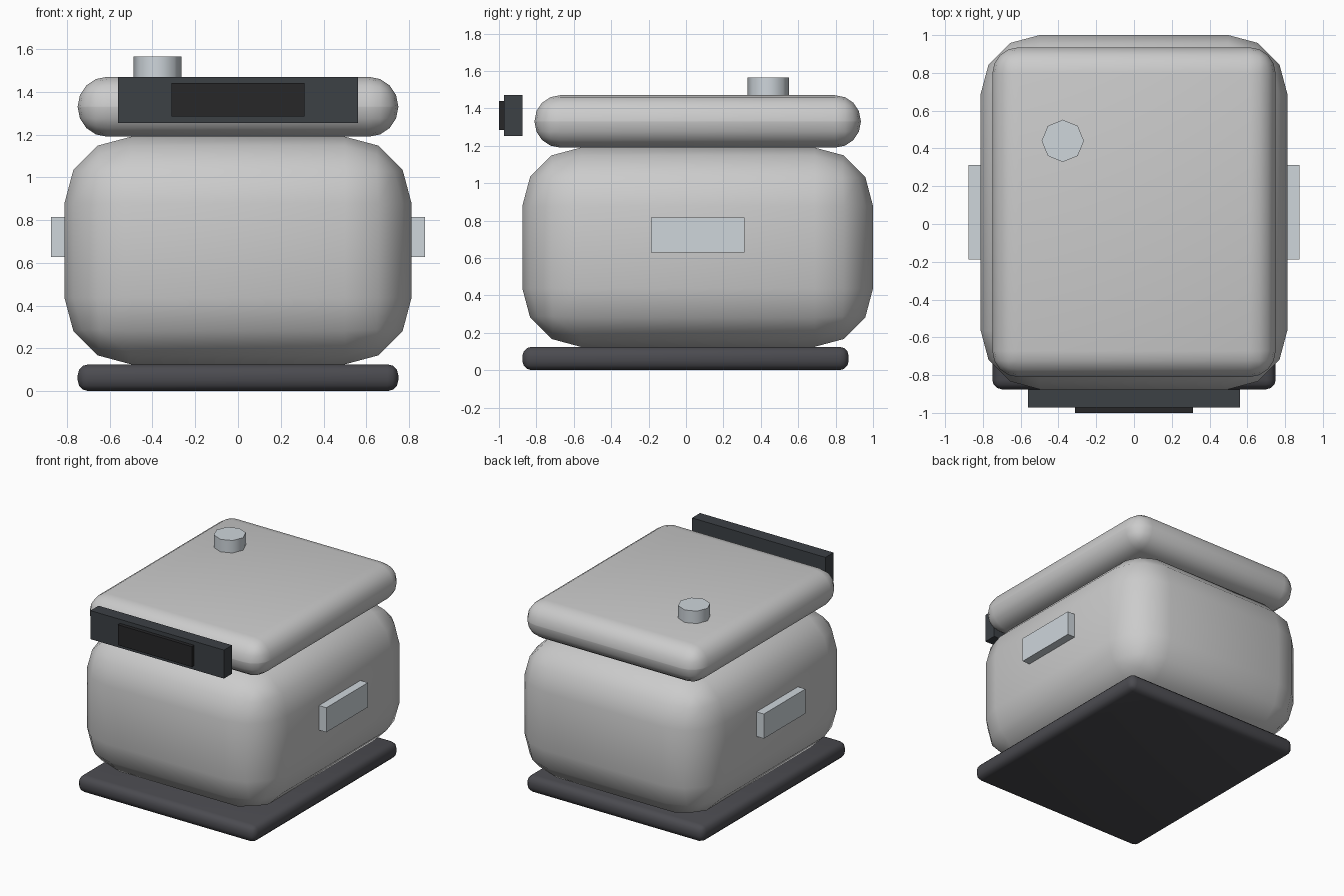
import bpy, math

if "Cube" in bpy.data.objects:
    bpy.data.objects.remove(bpy.data.objects["Cube"])


def material(name, rgb):
    m = bpy.data.materials.new(name)
    m.diffuse_color = (*rgb, 1)
    m.use_nodes = True
    m.node_tree.nodes["Principled BSDF"].inputs["Base Color"].default_value = m.diffuse_color
    return m


def smooth(ob, angle):
    bpy.ops.object.select_all(action='DESELECT')
    ob.select_set(True)
    bpy.context.view_layer.objects.active = ob
    bpy.ops.object.shade_smooth_by_angle(angle=math.radians(angle))


def box(name, xr, yr, zr, mat=None, bevel=0, segments=3):
    """Box from axis ranges, optionally with rounded edges."""
    ranges = (xr, yr, zr)
    bpy.ops.mesh.primitive_cube_add(size=1, location=[sum(r) / 2 for r in ranges])
    ob = bpy.context.object
    ob.name = name
    ob.scale = [r[1] - r[0] for r in ranges]
    bpy.ops.object.transform_apply(location=False, rotation=False, scale=True)
    if mat:
        ob.data.materials.append(mat)
    if bevel:
        mod = ob.modifiers.new("rounding", 'BEVEL')
        mod.width = bevel
        mod.segments = segments
        mod.limit_method = 'NONE'
        bpy.ops.object.modifier_apply(modifier=mod.name)
        smooth(ob, 50)
    return ob


dark = material("dark_base", (0.07, 0.07, 0.08))
panel = material("panel_grey", (0.045, 0.052, 0.06))
black = material("screen_black", (0.02, 0.02, 0.022))
steel = material("steel", (0.62, 0.67, 0.71))

# Base, rounded body and lid
box("base", (-0.75, 0.75), (-0.875, 0.87), (0, 0.125), dark, 0.05, 3)
box("body", (-0.812, 0.812), (-0.875, 1.0), (0.125, 1.19), None, 0.312, 3)
box("lid", (-0.75, 0.75), (-0.81, 0.935), (1.19, 1.47), None, 0.138, 4)

# Control panel and its display
box("control_panel", (-0.562, 0.562), (-0.972, -0.875), (1.253, 1.47), panel)
box("display", (-0.312, 0.312), (-1.0, -0.96), (1.285, 1.44), black)

# Side handles
for side, name in ((-1, "left_handle"), (1, "right_handle")):
    box(name, sorted((side * 0.75, side * 0.875)), (-0.187, 0.313), (0.628, 0.815), steel)

# Octagonal steam vent on the lid
bpy.ops.mesh.primitive_cylinder_add(vertices=8, radius=0.112, depth=0.125,
                                    location=(-0.377, 0.44, 1.5025))
vent = bpy.context.object
vent.name = "steam_vent"
vent.data.materials.append(steel)
smooth(vent, 50)
